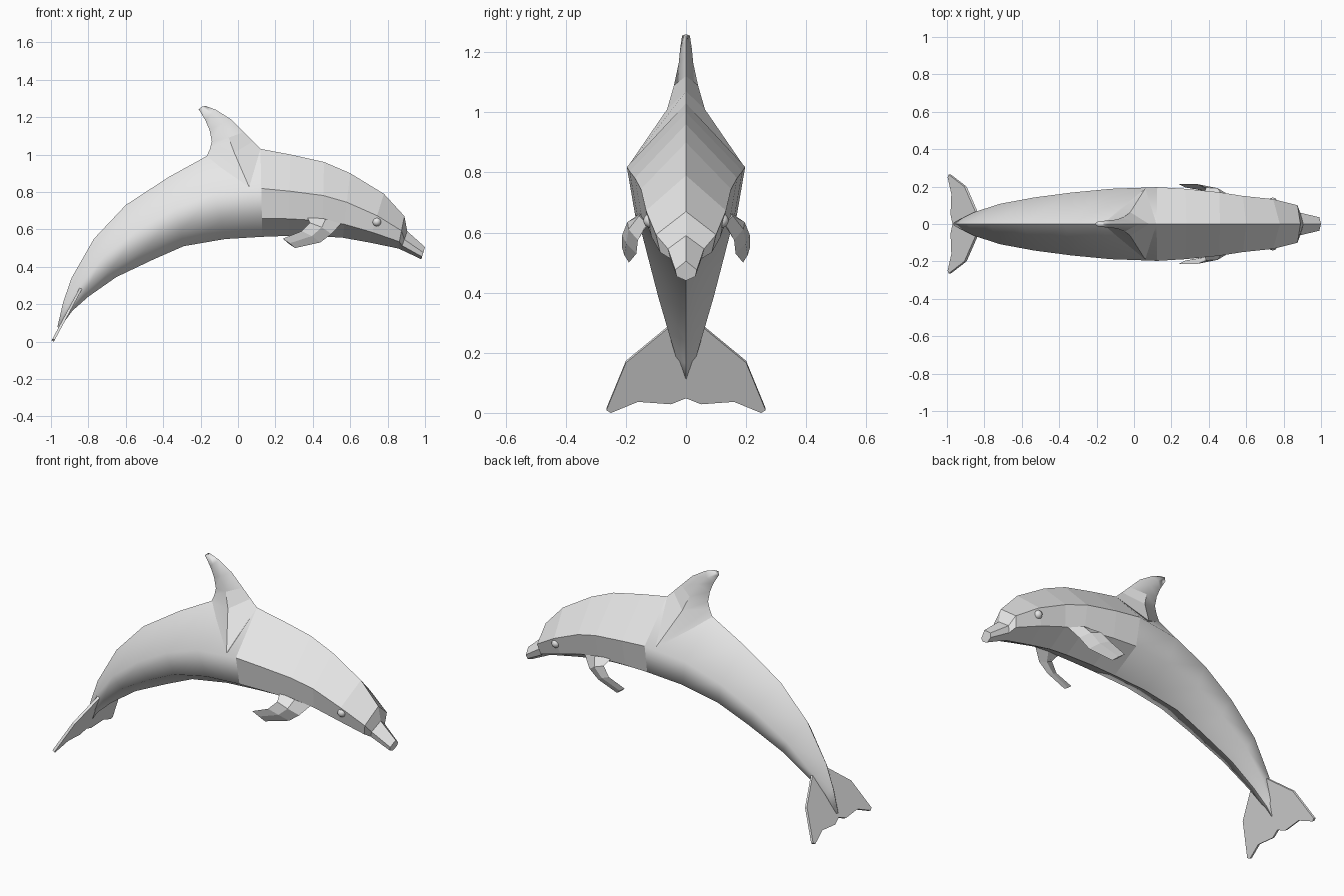
import bpy, bmesh
from mathutils import Vector

if "Cube" in bpy.data.objects:
    bpy.data.objects.remove(bpy.data.objects["Cube"])

grey = bpy.data.materials.new("light_grey")
grey.diffuse_color = (0.8, 0.8, 0.8, 1)
grey.use_nodes = True
grey.node_tree.nodes["Principled BSDF"].inputs["Base Color"].default_value = grey.diffuse_color


def finish(name, bm, smooth_before=None):
    """Turn a bmesh into an object; faces behind smooth_before are smooth."""
    bmesh.ops.recalc_face_normals(bm, faces=bm.faces)
    if smooth_before is not None:
        for f in bm.faces:
            f.smooth = f.calc_center_median().x < smooth_before
        for e in bm.edges:  # keep the back and belly ridges crisp
            e.smooth = not all(abs(v.co.y) < 1e-4 for v in e.verts)
    me = bpy.data.meshes.new(name)
    bm.to_mesh(me)
    bm.free()
    me.materials.append(grey)
    ob = bpy.data.objects.new(name, me)
    bpy.context.collection.objects.link(ob)
    return ob


def loft(name, rings, smooth_before=None):
    """Skin a list of equal-length rings and cap both ends."""
    bm = bmesh.new()
    vs = [[bm.verts.new(p) for p in r] for r in rings]
    n = len(vs[0])
    for a, b in zip(vs, vs[1:]):
        for i in range(n):
            j = (i + 1) % n
            bm.faces.new((a[i], a[j], b[j], b[i]))
    bm.faces.new(vs[0])
    bm.faces.new(vs[-1])
    return finish(name, bm, smooth_before)


# Body: back point (x, z), belly point (x, z), half width
stations = [
    (-0.965, 0.08, -0.955, 0.07, 0.008),
    (-0.935, 0.21, -0.885, 0.165, 0.035),
    (-0.89, 0.34, -0.80, 0.24, 0.065),
    (-0.77, 0.55, -0.65, 0.345, 0.108),
    (-0.60, 0.73, -0.45, 0.44, 0.142),
    (-0.37, 0.88, -0.29, 0.51, 0.168),
    (-0.17, 0.99, -0.07, 0.548, 0.188),
    (0.12, 1.03, 0.13, 0.56, 0.197),
    (0.28, 1.00, 0.27, 0.565, 0.188),
    (0.46, 0.96, 0.45, 0.562, 0.170),
    (0.60, 0.90, 0.56, 0.555, 0.150),
    (0.78, 0.79, 0.70, 0.53, 0.133),
    (0.89, 0.67, 0.855, 0.498, 0.100),
    (0.905, 0.59, 0.87, 0.492, 0.060),
    (1.00, 0.505, 0.98, 0.44, 0.036),
]


def body_ring(tx, tz, bx, bz, w):
    t, b = Vector((tx, 0, tz)), Vector((bx, 0, bz))
    half = [(0.45, 1.0), (0.79, 0.86)]
    right = [t.lerp(b, f) + Vector((0, w * k, 0)) for f, k in half]
    left = [Vector((p.x, -p.y, p.z)) for p in reversed(right)]
    return [t, *right, b, *left]


loft("body", [body_ring(*s) for s in stations], 0.12)

# Dorsal fin: front (x, z), middle (x, half width, z), rear (x, z)
fin = [
    ((0.12, 1.03), (0.06, 0.19, 0.825), (-0.17, 0.985)),
    ((0.08, 1.07), (-0.02, 0.063, 1.01), (-0.15, 1.03)),
    ((0.03, 1.12), (-0.05, 0.040, 1.09), (-0.14, 1.07)),
    ((-0.04, 1.19), (-0.09, 0.024, 1.165), (-0.152, 1.13)),
    ((-0.12, 1.24), (-0.145, 0.019, 1.215), (-0.175, 1.185)),
    ((-0.175, 1.26), (-0.195, 0.013, 1.255), (-0.21, 1.242)),
]
loft("dorsal_fin", [[(f[0], 0, f[1]), m, (r[0], 0, r[1]), (m[0], -m[1], m[2])]
                    for f, m, r in fin], 0.0)

# Tail fluke: (y, z) outline on a slanted plane, mirrored and thickened
half = [(0.06, 0.285), (0.2, 0.17), (0.265, 0.012), (0.25, 0.003),
        (0.16, 0.04), (0.05, 0.032)]
outline = half + [(0, 0.052)] + [(-y, z) for y, z in reversed(half)]
rings = []
for t in (-0.007, 0.007):
    rings.append([(-0.992 + 0.535 * z - 0.87 * t, y, z + 0.48 * t)
                  for y, z in outline])
loft("tail_fluke", rings)

# Flippers: leading and trailing edge points with a thickness
flip = [
    ((0.55, 0.130, 0.63), (0.37, 0.150, 0.665), 0.020),
    ((0.50, 0.160, 0.575), (0.385, 0.195, 0.635), 0.018),
    ((0.44, 0.165, 0.53), (0.34, 0.213, 0.59), 0.014),
    ((0.305, 0.190, 0.50), (0.24, 0.213, 0.55), 0.006),
]
for side, s in (("left", 1), ("right", -1)):
    rings = []
    for lead, trail, th in flip:
        a, b = Vector(lead), Vector(trail)
        off = Vector((0, 0.85, 0.5)) * th
        m = a.lerp(b, 0.45)
        rings.append([(p.x, p.y * s, p.z) for p in (a, m + off, b, m - off)])
    loft(side + "_flipper", rings)

    # Eyes
    bm = bmesh.new()
    bmesh.ops.create_uvsphere(bm, u_segments=10, v_segments=8, radius=0.024)
    bmesh.ops.translate(bm, verts=bm.verts, vec=(0.742, 0.118 * s, 0.64))
    finish(side + "_eye", bm, 2.0)
